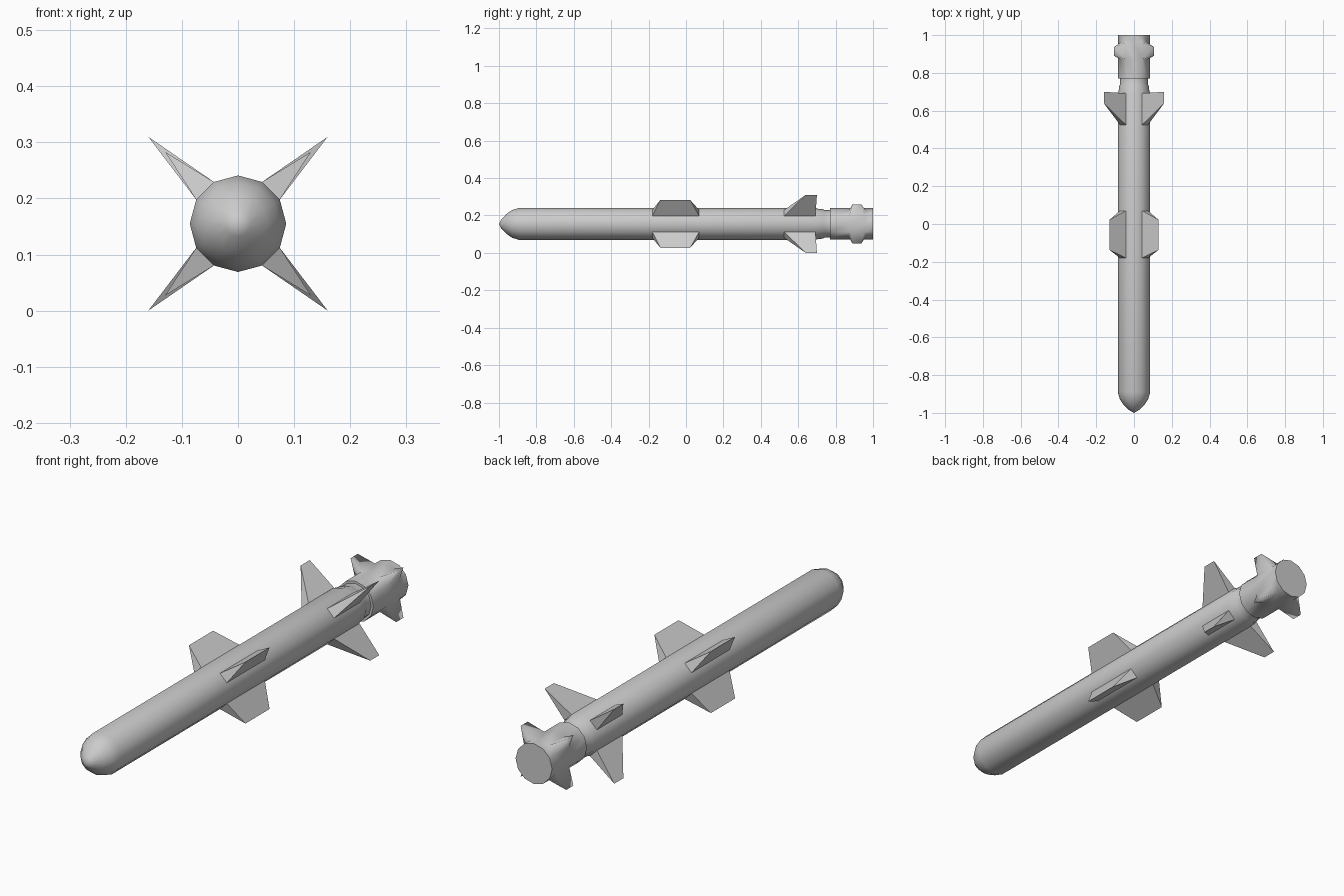
import bpy, bmesh, math
from mathutils import Vector

if "Cube" in bpy.data.objects:
    bpy.data.objects.remove(bpy.data.objects["Cube"])

AXIS_Z, SIDES = 0.155, 12


def ring_point(r, i, y):
    a = math.radians(i * 360 / SIDES)
    return Vector((r * math.cos(a), y, AXIS_Z + r * math.sin(a)))


def finish(name, bm):
    bmesh.ops.recalc_face_normals(bm, faces=bm.faces)
    mesh = bpy.data.meshes.new(name)
    bm.to_mesh(mesh)
    bm.free()
    ob = bpy.data.objects.new(name, mesh)
    bpy.context.collection.objects.link(ob)
    return ob


def lathe(profile):
    """Turn (y, radius) points about the long axis; radius 0 gives a point."""
    bm = bmesh.new()
    rings = []
    for y, r in profile:
        n = SIDES if r > 0 else 1
        rings.append([bm.verts.new(ring_point(r, i, y)) for i in range(n)])
    for a, b in zip(rings, rings[1:]):
        for i in range(SIDES):
            j = (i + 1) % SIDES
            if len(a) == 1:
                bm.faces.new((a[0], b[i], b[j]))
            else:
                bm.faces.new((a[i], a[j], b[j], b[i]))
    for r in (rings[0], rings[-1]):
        if len(r) > 1:
            bm.faces.new(r)
    return bm, rings


def add_wedge(bm, root, tip):
    """Raise a four-corner root (side a front/back, side b front/back) to a tip edge."""
    a0, a1, b0, b1 = root
    t0, t1 = (bm.verts.new(p) for p in tip)
    for f in ((a0, a1, t1, t0), (b0, b1, t1, t0), (a0, b0, t0), (a1, b1, t1)):
        bm.faces.new(f)


def tip_edge(k, off_x, off_z, y0, y1):
    sx, sz = ((1, 1), (-1, 1), (-1, -1), (1, -1))[k]
    return [Vector((sx * off_x, y, AXIS_Z + sz * off_z)) for y in (y0, y1)]


# Main body with rounded nose and stepped neck
bm, _ = lathe([(-1, 0), (-0.988, 0.023), (-0.96, 0.053), (-0.93, 0.074), (-0.89, 0.086),
               (0.69, 0.086), (0.705, 0.081), (0.73, 0.079), (0.74, 0.074), (0.78, 0.074)])
body = finish("body", bm)
bpy.context.view_layer.objects.active = body
body.select_set(True)
bpy.ops.object.shade_smooth_by_angle(angle=math.radians(40))


# Wings and tail fins: wedges sitting on the diagonal facets
def fins(name, root_y, tip_y, off_x, off_z):
    for k in range(4):
        bm = bmesh.new()
        i = 1 + 3 * k
        root = [bm.verts.new(ring_point(0.086, n, y)) for n in (i, i + 1) for y in root_y]
        add_wedge(bm, root, tip_edge(k, off_x, off_z, *tip_y))
        bm.faces.new((root[0], root[1], root[3], root[2]))
        finish(f"{name}_{k + 1}", bm)


fins("mid_wing", (-0.18, 0.07), (-0.137, 0.022), 0.13, 0.128)
fins("tail_fin", (0.525, 0.692), (0.64, 0.70), 0.16, 0.155)

# Booster with small fins drawn out of its diagonal facets
bm, rings = lathe([(0.77, 0.084), (0.872, 0.084), (0.96, 0.084), (1.0, 0.084)])
for k in range(4):
    i = 1 + 3 * k
    root = [rings[n][m] for m in (i, i + 1) for n in (1, 2)]
    old = next(f for f in bm.faces if set(f.verts) == set(root))
    bmesh.ops.delete(bm, geom=[old], context='FACES_ONLY')
    add_wedge(bm, root, tip_edge(k, 0.105, 0.105, 0.89, 0.937))
for f in bm.faces:
    f.smooth = len(f.verts) < SIDES
    if not f.smooth:
        for e in f.edges:
            e.smooth = False
for e in bm.edges:
    # the thin fin tips stay crisp
    if all((Vector((v.co.x, 0, v.co.z - AXIS_Z))).length > 0.1 for v in e.verts):
        e.smooth = False
finish("booster", bm)
